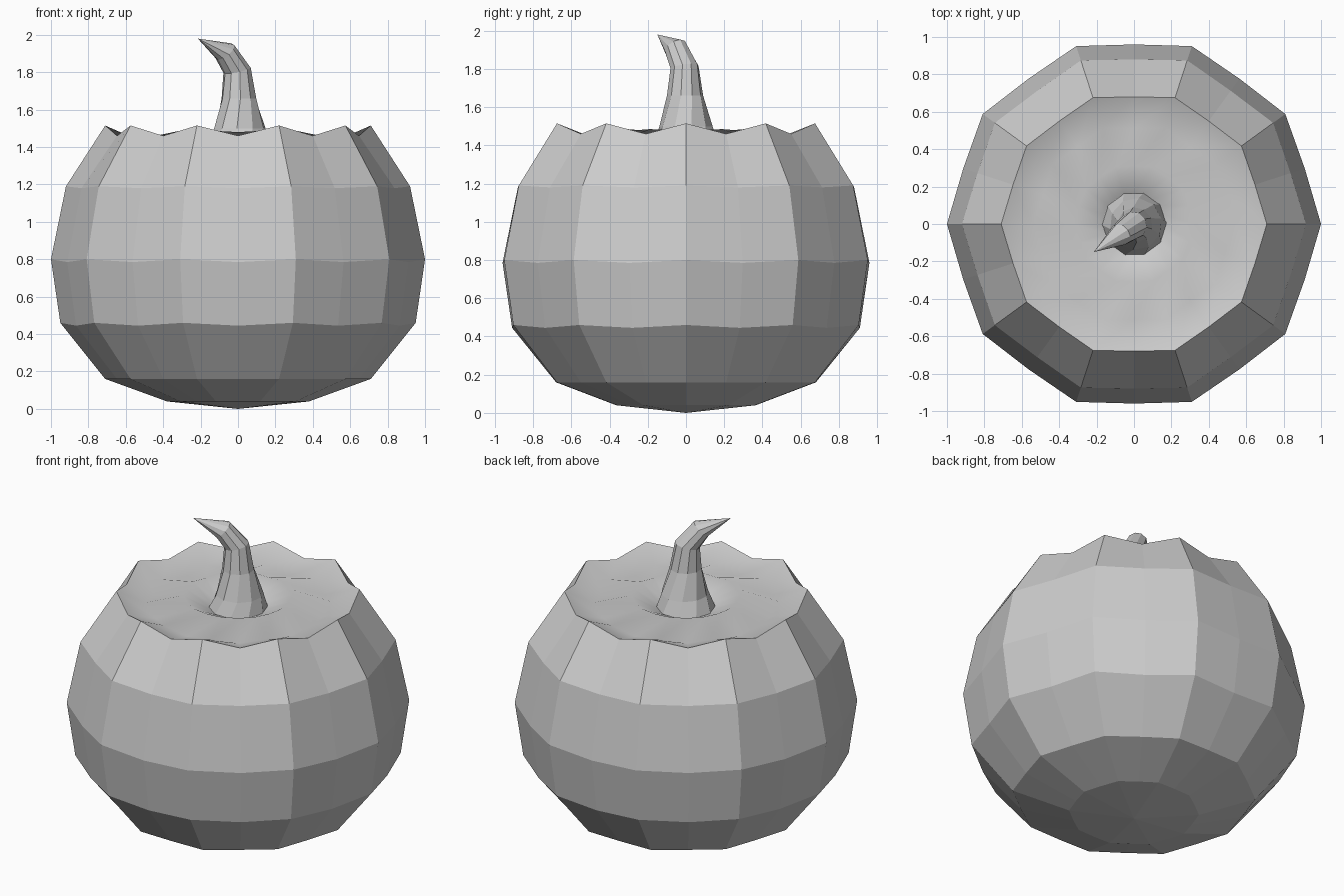
import bpy
from math import cos, sin, pi
from mathutils import Vector

if "Cube" in bpy.data.objects:
    bpy.data.objects.remove(bpy.data.objects["Cube"])


def loft(name, rings, start, end, smooth_from=None):
    """Skin equal-sized vertex rings and close both ends with fans."""
    n = len(rings[0])
    verts = [start] + [v for ring in rings for v in ring] + [end]
    last = len(verts) - 1
    faces, smooth = [], []
    for j in range(n):
        k = (j + 1) % n
        faces.append((0, 1 + k, 1 + j))
        smooth.append(False)
        for i in range(len(rings) - 1):
            a, b = 1 + i * n, 1 + (i + 1) * n
            faces.append((a + j, a + k, b + k, b + j))
            smooth.append(smooth_from is not None and i >= smooth_from)
        a = 1 + (len(rings) - 1) * n
        faces.append((a + j, a + k, last))
        smooth.append(False)
    mesh = bpy.data.meshes.new(name)
    mesh.from_pydata(verts, [], faces)
    for poly, s in zip(mesh.polygons, smooth):
        poly.use_smooth = s
    obj = bpy.data.objects.new(name, mesh)
    bpy.context.collection.objects.link(obj)
    return obj


# Pumpkin body: ten ribs with a valley line between each pair
# (rib radius, rib height, valley radius, valley height)
profile = [
    (0.38, 0.04, 0.365, 0.04),
    (0.71, 0.16, 0.68, 0.16),
    (0.95, 0.46, 0.91, 0.445),
    (1.00, 0.80, 0.96, 0.785),
    (0.92, 1.19, 0.88, 1.18),
    (0.71, 1.515, 0.68, 1.46),
    (0.54, 1.44, 0.51, 1.41),
    (0.32, 1.485, 0.31, 1.48),
    (0.17, 1.41, 0.165, 1.41),
]
rings = []
for rib_r, rib_z, val_r, val_z in profile:
    ring = []
    for j in range(20):
        r, z = (rib_r, rib_z) if j % 2 == 0 else (val_r, val_z)
        a = j * pi / 10
        ring.append((r * cos(a), r * sin(a), z))
    rings.append(ring)
loft("pumpkin_body", rings, (0, 0, 0), (0, 0, 1.38), smooth_from=5)

# Stem: tapered, twisted and bent towards front left
# (centre, radius, axis direction, twist)
stem_path = [
    ((0.0, 0.0, 1.39), 0.18, (0, 0, 1), 0.0),
    ((0.01, 0.0, 1.50), 0.14, (0, 0, 1), 0.2),
    ((0.005, -0.005, 1.66), 0.095, (0, 0, 1), 0.4),
    ((-0.005, -0.008, 1.81), 0.075, (-0.2, -0.14, 1), 0.5),
    ((-0.07, -0.055, 1.91), 0.062, (-0.8, -0.6, 1), 0.6),
]
stem_rings = []
for centre, radius, axis, twist in stem_path:
    turn = Vector((0, 0, 1)).rotation_difference(Vector(axis))
    ring = []
    for j in range(10):
        a = j * pi / 5 + twist
        p = turn @ Vector((radius * cos(a), radius * sin(a), 0))
        ring.append(Vector(centre) + p)
    stem_rings.append(ring)
loft("stem", stem_rings, (0, 0, 1.39), (-0.215, -0.15, 1.98))
